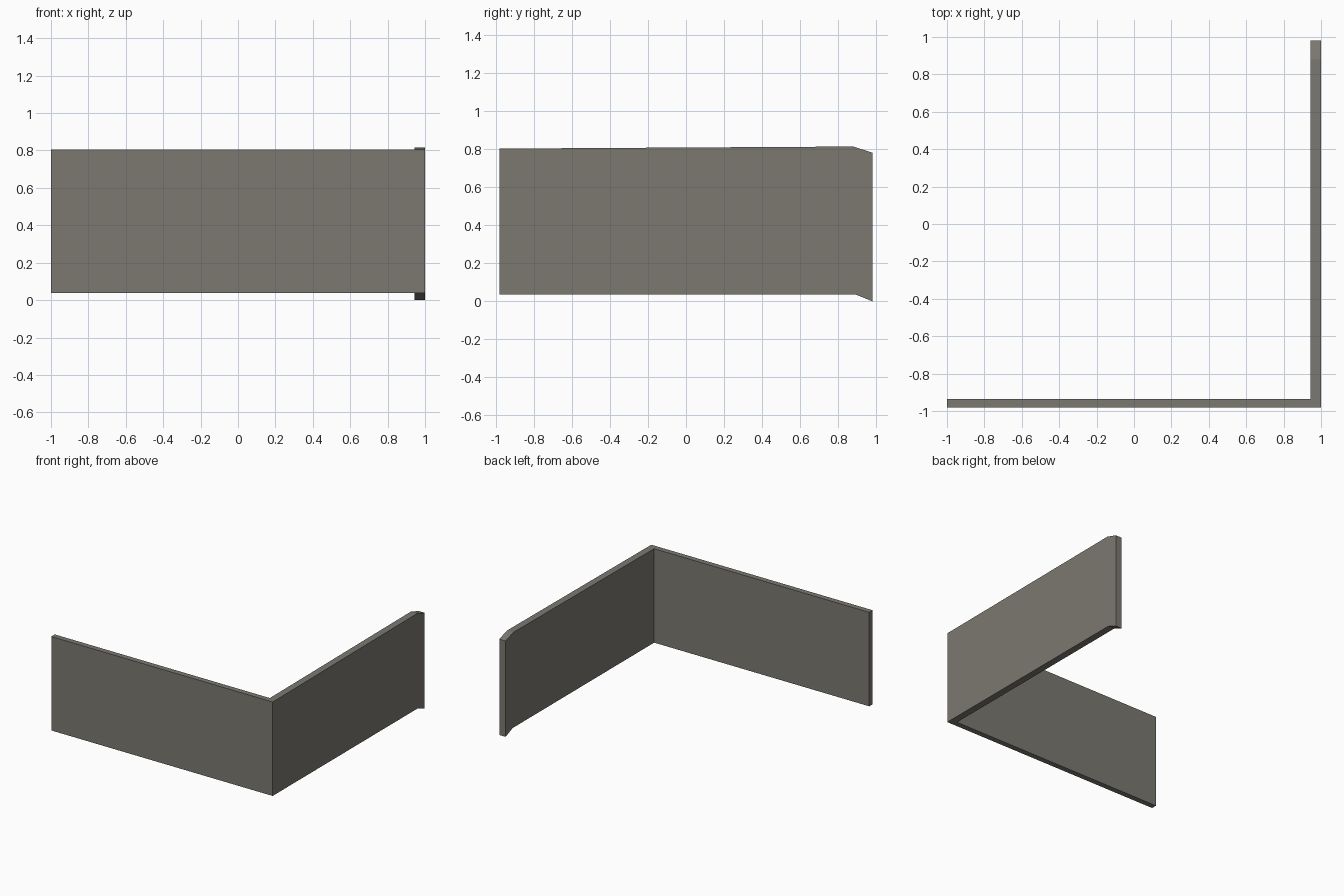
import bpy, bmesh

if "Cube" in bpy.data.objects:
    bpy.data.objects.remove(bpy.data.objects["Cube"])

# Single warm grey for both walls
grey = bpy.data.materials.new("warm grey")
grey.diffuse_color = (0.2, 0.19, 0.165, 1)
grey.use_nodes = True
grey.node_tree.nodes["Principled BSDF"].inputs["Base Color"].default_value = grey.diffuse_color


def wall(name, profile, x0, x1):
    """Extrude a (y, z) profile along x."""
    bm = bmesh.new()
    face = bm.faces.new([bm.verts.new((x0, y, z)) for y, z in profile])
    ext = bmesh.ops.extrude_face_region(bm, geom=[face])
    moved = [v for v in ext["geom"] if isinstance(v, bmesh.types.BMVert)]
    bmesh.ops.translate(bm, verts=moved, vec=(x1 - x0, 0, 0))
    bmesh.ops.recalc_face_normals(bm, faces=bm.faces)
    mesh = bpy.data.meshes.new(name)
    bm.to_mesh(mesh)
    bm.free()
    mesh.materials.append(grey)
    bpy.context.collection.objects.link(bpy.data.objects.new(name, mesh))


# Front wall: plain slab butting against the side wall
wall("front_wall", [(-0.981, 0.037), (-0.936, 0.037),
                    (-0.936, 0.804), (-0.981, 0.804)], -1, 0.943)

# Side wall: rises slightly towards the back, then bends down at the end
wall("side_wall", [(-0.981, 0.037), (0.89, 0.037), (0.981, 0),
                   (0.981, 0.783), (0.88, 0.815), (-0.981, 0.804)], 0.943, 1)
